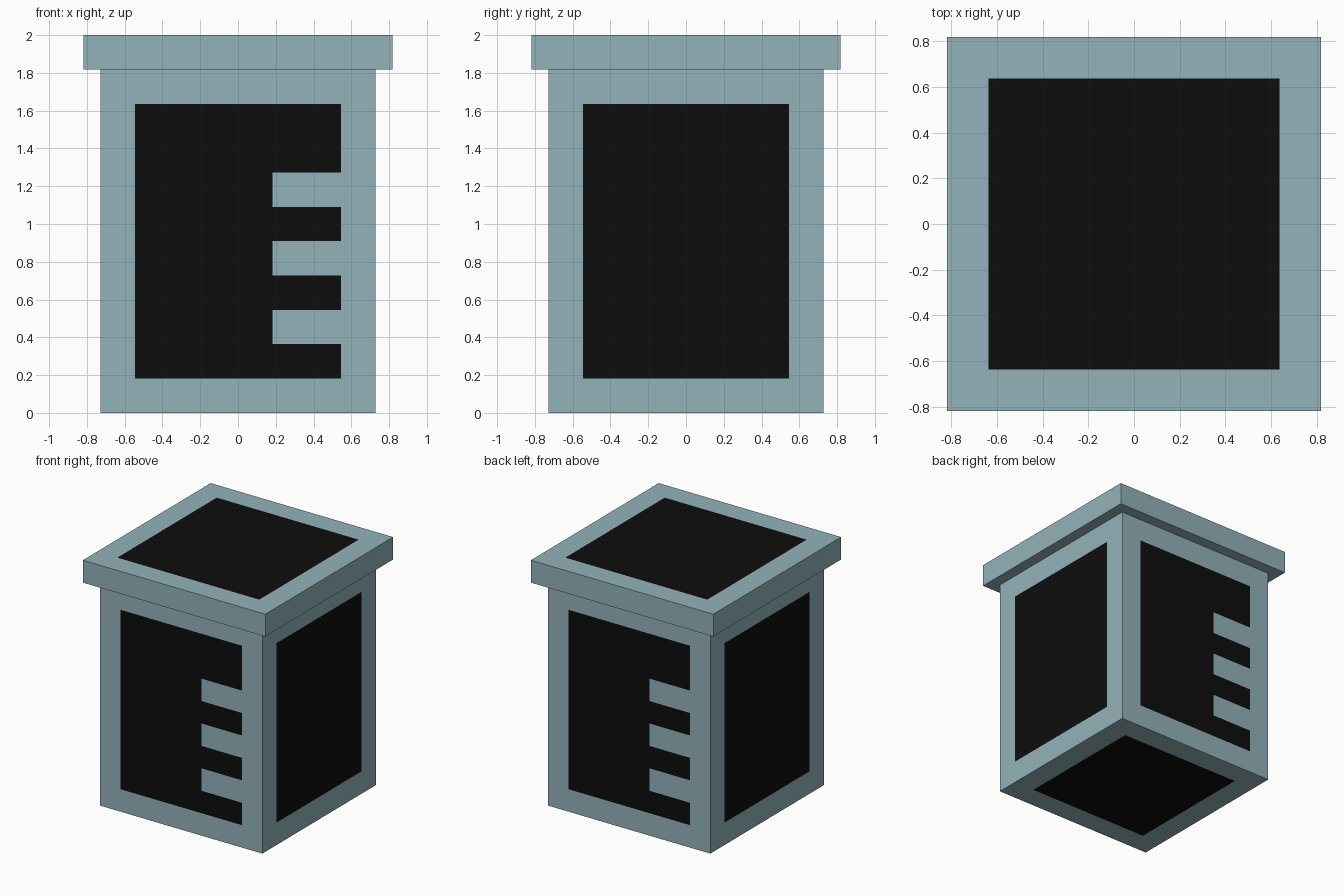
import bpy
import bmesh
from mathutils import Vector

cube = bpy.data.objects.get("Cube")
if cube:
    bpy.data.objects.remove(cube, do_unlink=True)

U = 1 / 11  # the model sits on a grid of 22 units in height


def make_material(name, color):
    mat = bpy.data.materials.new(name)
    mat.use_nodes = True
    mat.diffuse_color = color
    bsdf = mat.node_tree.nodes["Principled BSDF"]
    bsdf.inputs["Base Color"].default_value = color
    bsdf.inputs["Roughness"].default_value = 0.8
    return mat


MATERIALS = [
    make_material("dusty teal", (0.287, 0.448, 0.488, 1)),
    make_material("black", (0.004, 0.004, 0.004, 1)),
]


def painted_box(name, half, z0, z1, cuts, is_black, open_top=False):
    """Square box in grid units, cut along the given planes and coloured by rule."""
    bm = bmesh.new()
    bmesh.ops.create_cube(bm, size=1)
    for v in bm.verts:
        v.co = Vector((v.co.x * 2 * half, v.co.y * 2 * half,
                       z1 if v.co.z > 0 else z0))
    for axis, positions in enumerate(cuts):
        normal = Vector([float(i == axis) for i in range(3)])
        for p in positions:
            bmesh.ops.bisect_plane(bm, geom=bm.verts[:] + bm.edges[:] + bm.faces[:],
                                   plane_co=normal * p, plane_no=normal)
    bm.normal_update()
    if open_top:
        top = [f for f in bm.faces if f.normal.z > 0.5]
        bmesh.ops.delete(bm, geom=top, context='FACES')
    for f in bm.faces:
        f.material_index = int(is_black(f.calc_center_median(), f.normal))
    bmesh.ops.scale(bm, vec=(U, U, U), verts=bm.verts)
    mesh = bpy.data.meshes.new(name)
    bm.to_mesh(mesh)
    bm.free()
    for mat in MATERIALS:
        mesh.materials.append(mat)
    obj = bpy.data.objects.new(name, mesh)
    bpy.context.collection.objects.link(obj)
    return obj


def body_black(c, n):
    # Bottom panel
    if n.z < -0.5:
        return abs(c.x) < 6 and abs(c.y) < 6
    # Plain side panels
    if abs(n.x) > 0.5:
        return abs(c.y) < 6 and 2 < c.z < 18
    # Front and back panels, with three notches on the viewer's right
    across = -c.x if n.y > 0 else c.x
    notch = across > 2 and any(z < c.z < z + 2 for z in (4, 8, 12))
    return abs(across) < 6 and 2 < c.z < 18 and not notch


def lid_black(c, n):
    return n.z > 0.5 and abs(c.x) < 7 and abs(c.y) < 7


# Box body, closed above by the lid
painted_box("body", 8, 0, 20,
            [(-6, -2, 2, 6), (-6, 6), (2, 4, 6, 8, 10, 12, 14, 18)],
            body_black, open_top=True)

# Overhanging lid with a dark top panel
painted_box("lid", 9, 20, 22, [(-7, 7), (-7, 7), ()], lid_black)
